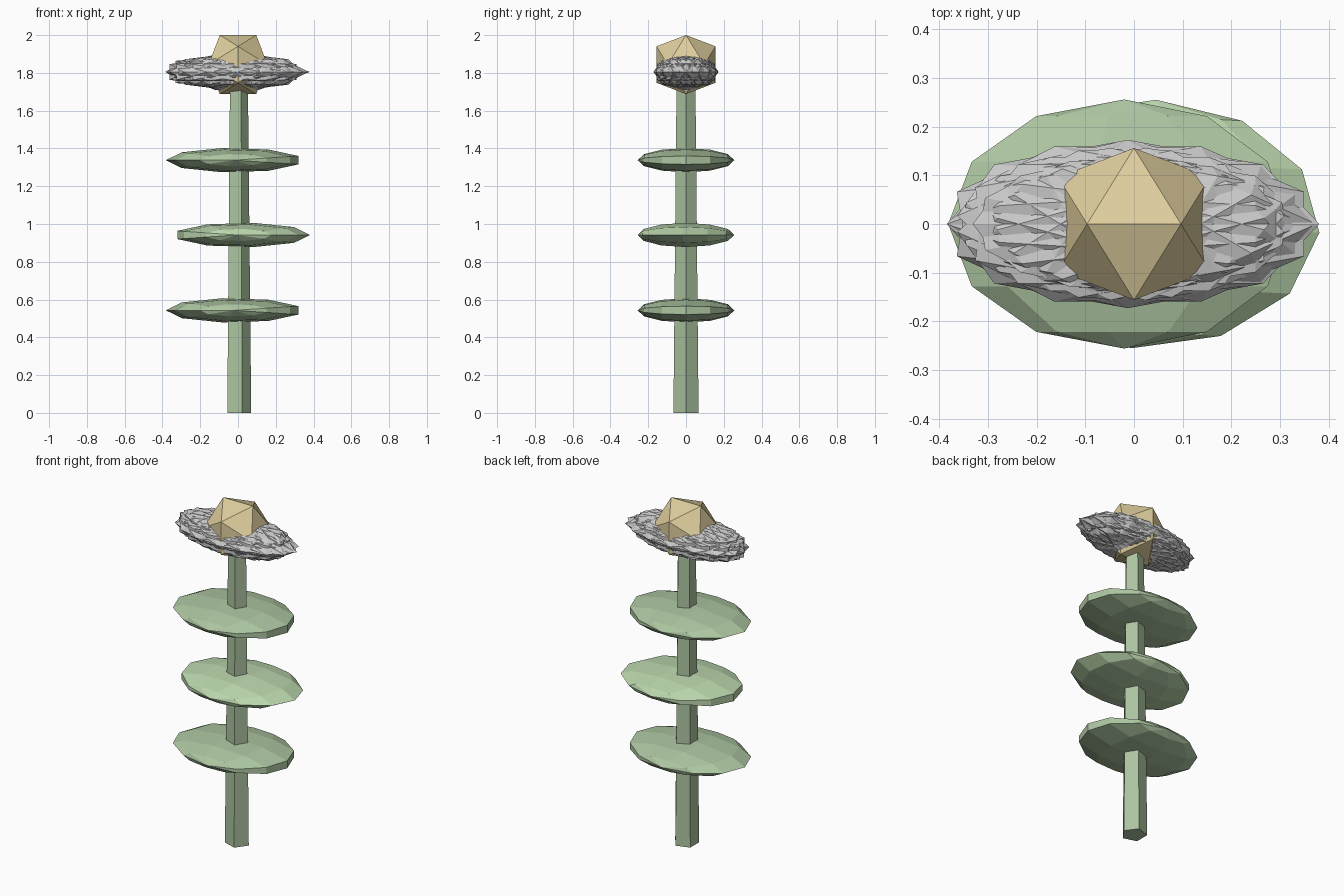
import bpy, math
from mathutils import Matrix, Vector

if "Cube" in bpy.data.objects:
    bpy.data.objects.remove(bpy.data.objects["Cube"])


def material(name, rgb):
    m = bpy.data.materials.new(name)
    m.diffuse_color = (*rgb, 1)
    m.use_nodes = True
    m.node_tree.nodes["Principled BSDF"].inputs["Base Color"].default_value = m.diffuse_color
    return m


def add_object(name, verts, faces, mat=None):
    me = bpy.data.meshes.new(name)
    me.from_pydata([tuple(v) for v in verts], [], faces)
    me.update()
    ob = bpy.data.objects.new(name, me)
    bpy.context.collection.objects.link(ob)
    if mat:
        me.materials.append(mat)
    return ob


def sphere(segments, rings):
    """Low-poly unit sphere with poles on the y axis and a point towards +x."""
    verts = [Vector((0, -1, 0))]
    for j in range(1, rings):
        lat = -math.pi / 2 + math.pi * j / rings
        for i in range(segments):
            a = 2 * math.pi * i / segments
            verts.append(Vector((math.cos(lat) * math.cos(a), math.sin(lat),
                                 math.cos(lat) * math.sin(a))))
    verts.append(Vector((0, 1, 0)))
    last = len(verts) - 1
    faces = []
    for i in range(segments):
        k = (i + 1) % segments
        faces.append((0, 1 + i, 1 + k))
        for j in range(rings - 2):
            a, b = 1 + j * segments, 1 + (j + 1) * segments
            faces.append((a + i, b + i, b + k, a + k))
        top = last - segments
        faces.append((top + i, last, top + k))
    return verts, faces


def blob(name, segments, rings, turn, scale, centre, mat=None):
    """Sphere turned about z first, then squashed along the world axes."""
    verts, faces = sphere(segments, rings)
    m = (Matrix.Translation(centre) @ Matrix.Diagonal((*scale, 1))
         @ Matrix.Rotation(turn, 4, 'Z'))
    return add_object(name, [m @ v for v in verts], faces, mat)


stem_green = material("stem_green", (0.41, 0.55, 0.35))
leaf_dark = material("leaf_dark", (0.42, 0.57, 0.36))
leaf_light = material("leaf_light", (0.50, 0.68, 0.42))
gold = material("gold", (0.74, 0.62, 0.34))

# Five-sided tapering stem
stem_verts = [Vector((r * math.cos(math.tau * i / 5), r * math.sin(math.tau * i / 5), z))
              for r, z in ((0.07, 0), (0.052, 1.8)) for i in range(5)]
stem_faces = [(i, (i + 1) % 5, 5 + (i + 1) % 5, 5 + i) for i in range(5)]
stem_faces += [(4, 3, 2, 1, 0), (5, 6, 7, 8, 9)]
add_object("stem", stem_verts, stem_faces, stem_green)

# Flat leaves pointing alternately left and right
for n, (z, turn, x, mat) in enumerate((
        (0.543, math.pi, -0.02, leaf_dark),
        (0.942, math.radians(-4), 0.02, leaf_light),
        (1.338, math.pi, -0.02, leaf_dark))):
    blob(f"leaf_{n + 1}", 9, 6, turn, (0.362, 0.256, 0.065), (x, 0, z), mat)

# Overlapping ring of spiky petals
for n in range(16):
    a = math.tau * n / 16
    blob(f"petal_{n + 1}", 5, 4, a, (0.372 + 0.022 * math.cos(a), 0.173, 0.1),
         (-0.013, 0, 1.805))

# Golden icosahedron heart with an edge on top
s, t = 0.0965, 0.0965 * 1.618
pts = [Vector(p) for u in (s, -s) for w in (t, -t)
       for p in ((u, 0, w), (0, w, u), (w, u, 0))]
near = lambda i, j: (pts[i] - pts[j]).length < 2.1 * s
tris = []
for i in range(12):
    for j in range(i + 1, 12):
        for k in range(j + 1, 12):
            if near(i, j) and near(j, k) and near(i, k):
                out = (pts[j] - pts[i]).cross(pts[k] - pts[i]).dot(pts[i]) > 0
                tris.append((i, j, k) if out else (i, k, j))
heart = add_object("flower_heart", pts, tris, gold)
heart.location = (0, 0, 1.844)
